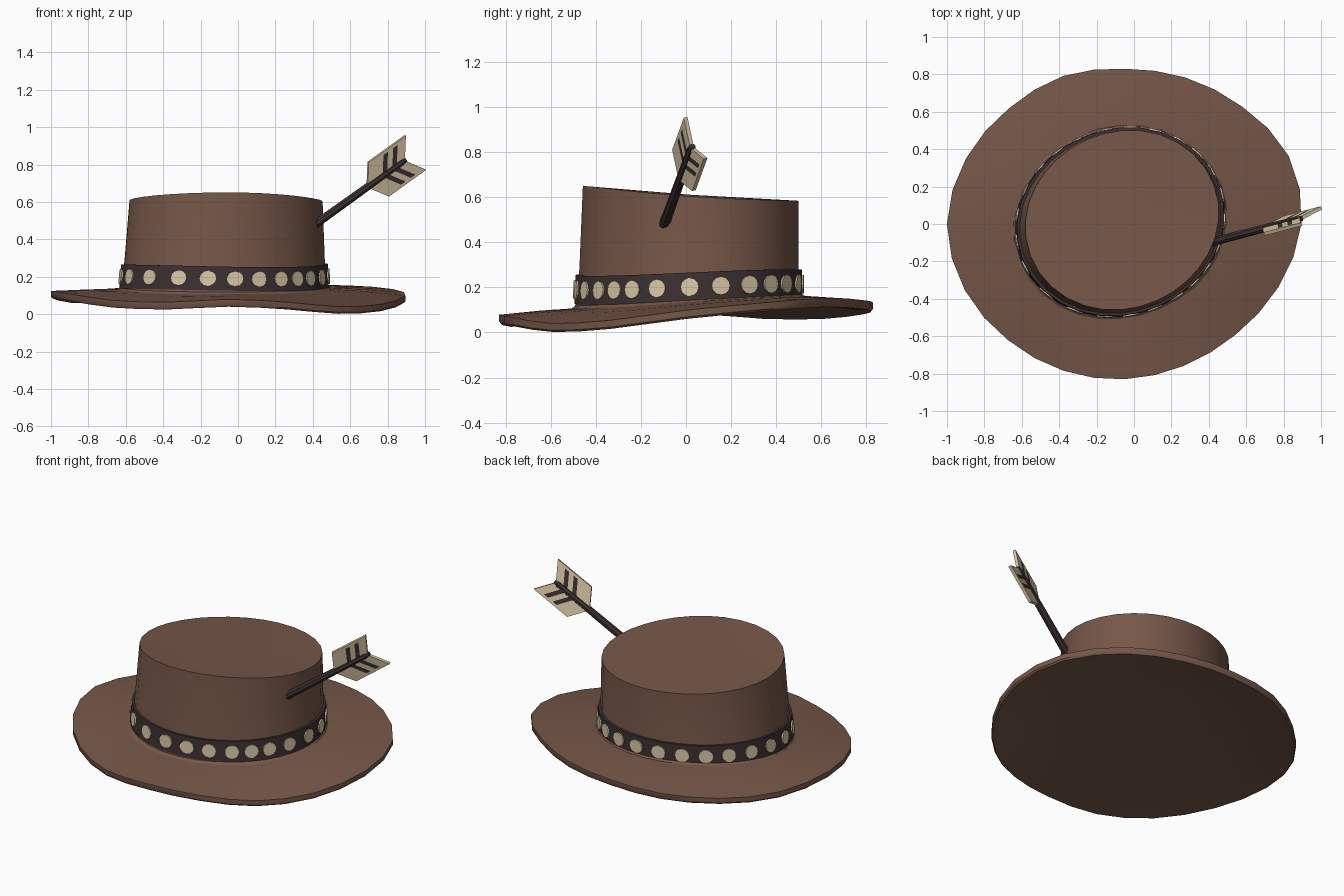
import bpy, math
from mathutils import Vector

if "Cube" in bpy.data.objects:
    bpy.data.objects.remove(bpy.data.objects["Cube"])

SEG = 32


def material(name, rgb):
    m = bpy.data.materials.new(name)
    m.diffuse_color = (*rgb, 1)
    m.use_nodes = True
    m.node_tree.nodes["Principled BSDF"].inputs["Base Color"].default_value = m.diffuse_color
    return m


FELT = material("brown felt", (0.180, 0.095, 0.065))
DARK = material("dark leather", (0.046, 0.030, 0.031))
CREAM = material("cream", (0.70, 0.58, 0.38))


def make(name, verts, faces, mats, smooth=True):
    me = bpy.data.meshes.new(name)
    me.from_pydata([tuple(v) for v in verts], [], faces)
    ob = bpy.data.objects.new(name, me)
    bpy.context.collection.objects.link(ob)
    for m in mats:
        me.materials.append(m)
    if smooth:
        bpy.ops.object.select_all(action='DESELECT')
        ob.select_set(True)
        bpy.context.view_layer.objects.active = ob
        bpy.ops.object.shade_smooth_by_angle(angle=math.radians(40))
    return ob


def loft(name, rings, mat, start=None, end=None, closed=False):
    """Skin a list of rings; start / end are optional centre points of caps."""
    n = len(rings[0])
    verts = [p for r in rings for p in r]
    faces = []
    pairs = [(k, k + 1) for k in range(len(rings) - 1)]
    if closed:
        pairs.append((len(rings) - 1, 0))
    for a, b in pairs:
        for i in range(n):
            j = (i + 1) % n
            faces.append((a * n + i, a * n + j, b * n + j, b * n + i))
    if start is not None:
        verts.append(start)
        faces += [((i + 1) % n, i, len(verts) - 1) for i in range(n)]
    if end is not None:
        verts.append(end)
        o = (len(rings) - 1) * n
        faces += [(o + i, o + (i + 1) % n, len(verts) - 1) for i in range(n)]
    return make(name, verts, faces, [mat])


def around(table, th):
    """Smooth periodic interpolation of values spaced evenly around the hat."""
    n = len(table)
    u = (th / math.tau * n) % n
    i, t = int(u) % n, u - int(u)
    a, b, c, d = (table[(i + k) % n] for k in (-1, 0, 1, 2))
    return b + 0.5 * t * (c - a + t * (2 * a - 5 * b + 4 * c - d + t * (3 * (b - c) + d - a)))


ANGLES = [math.tau * i / SEG for i in range(SEG)]


# Crown wall: tapering oval, a little longer on one diagonal
def crown_pt(th, z, off=0.0):
    t = (z - 0.13) / 0.48
    off += 0.022 * math.sin(2 * th)
    return Vector((-0.075 + 0.011 * t + (0.545 - 0.029 * t + off) * math.cos(th),
                   0.010 + 0.010 * t + (0.490 - 0.010 * t + off) * math.sin(th), z))


def base_z(th):
    return 0.138 + 0.028 * math.sin(th)


def top_z(th):
    return 0.618 - 0.033 * math.sin(th) - 0.013 * math.cos(th) ** 2


# Wavy brim, counter-clockwise from the right side
RADIUS = [.945, .950, .888, .848, .83, .857, .875, .918,
          .95, .925, .880, .850, .83, .822, .838, .888]
EDGE_Z = [.065, .10, .12, .11, .10, .085, .065, .065,
          .09, .075, .04, .03, .045, .03, .006, .02]


def brim_pt(th, f, lift):
    a = crown_pt(th, base_z(th), -0.02)
    r = around(RADIUS, th)
    b = Vector((-0.05 + r * math.cos(th), r * math.sin(th), around(EDGE_Z, th) + 0.034))
    p = a.lerp(b, f)
    p.z = a.z + (b.z - a.z) * f ** 1.3 + lift
    return p


brim_rings = [[brim_pt(t, f, h) for t in ANGLES]
              for f, h in ((0, -.040), (.5, -.040), (.98, -.040), (1, -.030),
                           (1, 0), (.5, 0), (0, 0))]
loft("brim", brim_rings, FELT, start=(-0.06, 0, 0.09), end=(-0.07, 0.01, 0.138))

# Crown with a small flare at its foot and a flat, tilted top
crown_rings = [[crown_pt(t, base_z(t) - 0.01, 0.035) for t in ANGLES],
               [crown_pt(t, base_z(t) + 0.008, 0.012) for t in ANGLES],
               [crown_pt(t, 0.28) for t in ANGLES],
               [crown_pt(t, top_z(t)) for t in ANGLES]]
loft("crown", crown_rings, FELT, end=(-0.064, 0.02, 0.612))


# Hat band
def band_z(th):
    return 0.202 + 0.012 * math.sin(th) + 0.005 * math.sin(2 * th)


band_rings = [[crown_pt(t, band_z(t) + h, o) for t in ANGLES]
              for h, o in ((-.064, -.01), (-.064, .016), (.064, .016), (.064, -.01))]
loft("hat_band", band_rings, DARK, closed=True)

# Round studs: thin discs following the band
STUDS = [0.5, 16, 31, 44, 56, 70, 84, 99, 114, 129, 144, 160, 176,
         192, 208, 226.5, 245, 261.3, 276, 290, 304.5, 317, 329, 343.5]
verts, faces = [], []
for deg in STUDS:
    th = math.radians(deg)
    o = len(verts)
    for off in (0.012, 0.022):
        for k in range(12):
            a = math.tau * k / 12
            t = th + 0.080 * math.cos(a)
            verts.append(crown_pt(t, band_z(th) + 0.041 * math.sin(a), off))
    faces.append([o + 12 + k for k in range(12)])
    faces += [(o + k, o + (k + 1) % 12, o + 12 + (k + 1) % 12, o + 12 + k) for k in range(12)]
make("band_studs", verts, faces, [CREAM], smooth=False)

# Arrow frame: u along the shaft, v across the feathers, n their normal
P = Vector((0.42, -0.095, 0.485))
u = Vector((0.795, 0.207, 0.571)).normalized()
v = Vector((-0.474, -0.386, 0.79))
v = (v - u * v.dot(u)).normalized()
n = u.cross(v)

# Arrow shaft
shaft_rings = [[P + u * s + (v * math.cos(a) + n * math.sin(a)) * r
                for a in (math.tau * k / 8 for k in range(8))]
               for s, r in ((-0.025, .024), (0.57, .020), (0.60, .014))]
loft("arrow_shaft", shaft_rings, DARK, start=P - u * 0.025, end=P + u * 0.60)

# Feathers: swept-back chevron plate with two dark stripes each side
CUTS = [0, 0.40, 0.52, 0.66, 0.78, 1]
WIDTHS = [-0.115, -0.10, 0, 0.10, 0.115]
verts = [P + u * (0.34 + 0.25 * f + 0.075 * abs(w) / 0.115) + v * w
         for w in WIDTHS for f in CUTS]
c = len(CUTS)
faces = [(i * c + j, i * c + j + 1, (i + 1) * c + j + 1, (i + 1) * c + j)
         for i in range(len(WIDTHS) - 1) for j in range(c - 1)]
feathers = make("arrow_feathers", verts, faces, [CREAM, DARK], smooth=False)
for p in feathers.data.polygons:
    row, col = divmod(p.index, c - 1)
    p.material_index = 1 if col % 2 and row in (1, 2) else 0
mod = feathers.modifiers.new("thickness", 'SOLIDIFY')
mod.thickness = 0.018
mod.offset = 0
